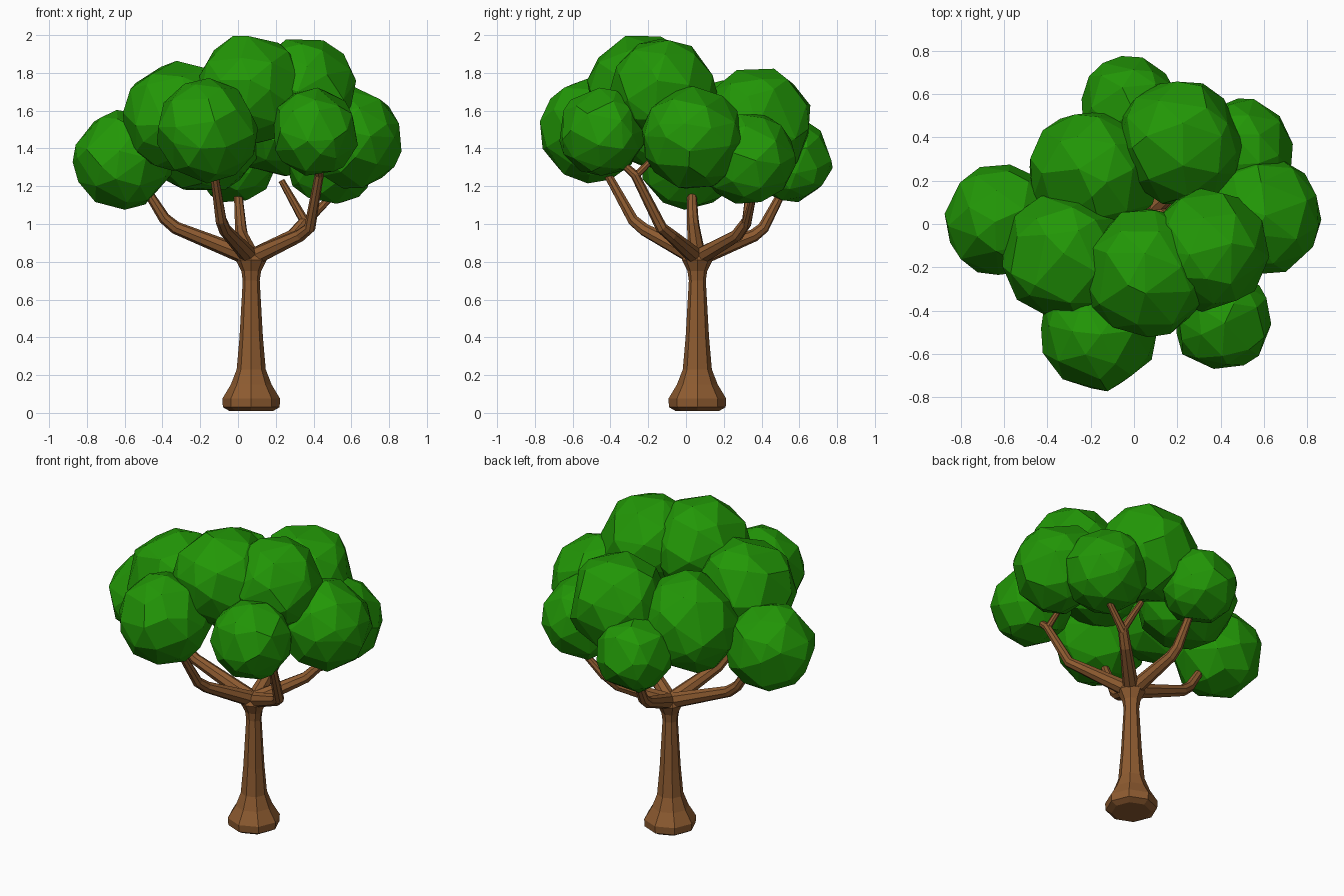
import bpy, bmesh, random
from mathutils import Euler, Matrix, Vector

if "Cube" in bpy.data.objects:
    bpy.data.objects.remove(bpy.data.objects["Cube"])

random.seed(4)


def material(name, color):
    m = bpy.data.materials.new(name)
    m.diffuse_color = (*color, 1)
    m.use_nodes = True
    m.node_tree.nodes["Principled BSDF"].inputs["Base Color"].default_value = m.diffuse_color
    return m


bark = material("bark", (0.27, 0.105, 0.03))
leaf = material("leaf", (0.016, 0.31, 0.002))


def limb(name, points):
    """Eight-sided tapered tube through (x, y, z, radius) points."""
    cu = bpy.data.curves.new(name, 'CURVE')
    cu.dimensions = '3D'
    cu.bevel_depth = 1.0
    cu.bevel_resolution = 2
    cu.use_fill_caps = True
    sp = cu.splines.new('POLY')
    sp.use_smooth = False
    sp.points.add(len(points) - 1)
    for p, (x, y, z, r) in zip(sp.points, points):
        p.co = (x, y, z, 1)
        p.radius = r
    ob = bpy.data.objects.new(name, cu)
    bpy.context.collection.objects.link(ob)
    bpy.ops.object.select_all(action='DESELECT')
    ob.select_set(True)
    bpy.context.view_layer.objects.active = ob
    bpy.ops.object.convert(target='MESH')
    ob = bpy.context.view_layer.objects.active
    ob.data.materials.clear()
    ob.data.materials.append(bark)
    for f in ob.data.polygons:
        f.material_index = 0
        f.use_smooth = False


def foliage(name, x, y, z, r):
    """Leaf clump: convex hull of unevenly spread points, with irregular flat facets."""
    bm = bmesh.new()
    bmesh.ops.create_icosphere(bm, subdivisions=2, radius=1)
    turn = Euler([random.uniform(0, 6.28) for _ in range(3)]).to_matrix()
    points = []
    for v in bm.verts:
        jitter = Vector([random.uniform(-0.16, 0.16) for _ in range(3)])
        points.append(turn @ (v.co + jitter).normalized() * r * random.uniform(1.01, 1.05))
    bm.clear()
    for p in points:
        bm.verts.new(p)
    bmesh.ops.convex_hull(bm, input=bm.verts[:])
    bmesh.ops.delete(bm, geom=[v for v in bm.verts if not v.link_faces], context='VERTS')
    # merge nearly level neighbours into larger facets
    bmesh.ops.dissolve_limit(bm, angle_limit=0.16, verts=bm.verts[:], edges=bm.edges[:])
    bmesh.ops.recalc_face_normals(bm, faces=bm.faces[:])
    bm.transform(Matrix.Translation((x, y, z)))
    me = bpy.data.meshes.new(name)
    bm.to_mesh(me)
    bm.free()
    me.materials.append(leaf)
    bpy.context.collection.objects.link(bpy.data.objects.new(name, me))


# Trunk with flared foot and crown
cx, cy = 0.07, 0.06
limb("trunk", [(cx, cy, z, r) for z, r in (
    (0.01, 0.115), (0.03, 0.15), (0.075, 0.153), (0.15, 0.108), (0.23, 0.077),
    (0.40, 0.062), (0.70, 0.045), (0.75, 0.052), (0.81, 0.082), (0.86, 0.055))])

# Branches: start in the crown, bend up at an elbow, end inside a clump
root = (cx, cy, 0.82, 0.048)
limb("left_branch", [root, (-0.33, 0.04, 0.98, 0.034),
                     (-0.39, 0.035, 1.03, 0.031), (-0.51, 0.03, 1.22, 0.022)])
limb("front_left_branch", [root, (-0.07, -0.22, 0.97, 0.034),
                           (-0.09, -0.28, 1.02, 0.031), (-0.13, -0.43, 1.29, 0.022)])
limb("back_branch", [root, (0.02, 0.36, 0.94, 0.034),
                     (0.015, 0.41, 0.98, 0.031), (0.0, 0.51, 1.17, 0.022)])
limb("front_right_branch", [root, (0.33, -0.08, 0.94, 0.034),
                            (0.38, -0.13, 0.98, 0.031), (0.43, -0.27, 1.26, 0.024),
                            (0.42, -0.36, 1.34, 0.018)])
limb("front_right_twig", [(0.43, -0.27, 1.25, 0.02), (0.41, -0.14, 1.38, 0.015)])
limb("back_right_branch", [root, (0.29, 0.27, 0.94, 0.034), (0.35, 0.32, 1.01, 0.030)])
limb("back_right_inner_twig", [(0.36, 0.32, 1.0, 0.026), (0.23, 0.34, 1.23, 0.017)])
limb("back_right_outer_twig", [(0.35, 0.32, 1.0, 0.026), (0.52, 0.36, 1.17, 0.017)])

# Leaf clumps
for i, c in enumerate((
        (-0.61, 0.02, 1.335, 0.258), (-0.32, -0.15, 1.57, 0.29),
        (-0.185, 0.235, 1.46, 0.297), (0.215, 0.375, 1.54, 0.29),
        (-0.025, 0.555, 1.335, 0.22), (0.49, 0.33, 1.345, 0.245),
        (0.595, 0.035, 1.455, 0.268), (0.06, -0.225, 1.71, 0.29),
        (0.345, -0.12, 1.705, 0.277), (0.405, -0.445, 1.485, 0.23),
        (-0.165, -0.50, 1.495, 0.268))):
    foliage(f"leaf_clump_{i + 1}", *c)
